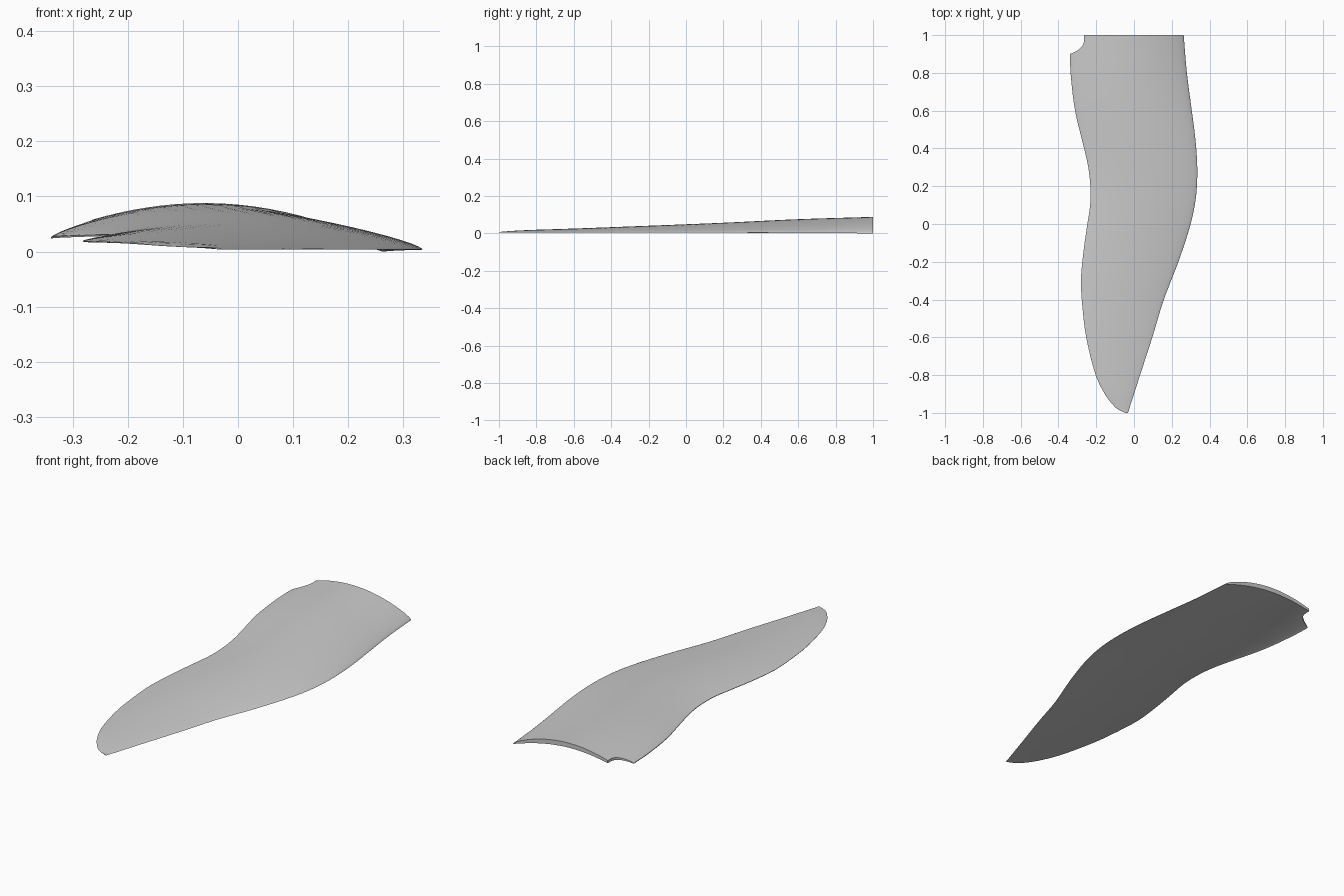
import bpy, bmesh, math

if "Cube" in bpy.data.objects:
    bpy.data.objects.remove(bpy.data.objects["Cube"])


def curve(keys):
    """Smooth interpolation through (y, value) keys."""
    n = len(keys)

    def slope(i):
        a, b = keys[max(i - 1, 0)], keys[min(i + 1, n - 1)]
        return (b[1] - a[1]) / (b[0] - a[0])

    def f(y):
        i = 0
        while i < n - 2 and y > keys[i + 1][0]:
            i += 1
        (y0, v0), (y1, v1) = keys[i], keys[i + 1]
        h = y1 - y0
        u = (y - y0) / h
        return ((2*u**3 - 3*u**2 + 1)*v0 + (u**3 - 2*u**2 + u)*h*slope(i)
                + (3*u**2 - 2*u**3)*v1 + (u**3 - u**2)*h*slope(i + 1))
    return f


# Plan outline, edge heights, crown height and thickness along the span
lead_x = curve([(-1, -.032), (-.9, 0), (-.8, .032), (-.6, .097), (-.4, .158), (-.2, .235), (0, .3),
                (.15, .329), (.3, .335), (.45, .325), (.6, .306), (.8, .28), (1, .263)])
trail_x = curve([(-1, -.045), (-.99, -.07), (-.97, -.1), (-.9, -.155), (-.8, -.203), (-.6, -.253),
                 (-.45, -.272), (-.3, -.281), (-.15, -.268), (0, -.247), (.1, -.232), (.2, -.231),
                 (.3, -.242), (.4, -.264), (.6, -.312), (.8, -.336), (.9, -.339), (1, -.342)])
lead_z = curve([(-1, .009), (0, .009), (.5, .008), (1, .005)])
trail_z = curve([(-1, .012), (-.8, .02), (-.3, .024), (.2, .034), (.6, .032), (1, .029)])
crown_z = curve([(-1, .013), (-.9, .021), (-.6, .033), (-.2, .05), (.2, .067), (.6, .087), (1, .1)])
thick = curve([(-1, .004), (-.9, .008), (-.5, .018), (0, .029), (.5, .035), (1, .038)])
notch_x = curve([(.9, -.34), (.915, -.305), (.935, -.28), (.96, -.266), (1, -.265)])


def section(y, n=28):
    """Closed cambered aerofoil ring: upper side tail to nose, then lower side back."""
    xr, xl = lead_x(y), trail_x(y)
    zr, zl, th = lead_z(y), trail_z(y), thick(y)
    camber = crown_z(y) - (zr + zl) / 2 - th / 2
    t_end = (xr - notch_x(y)) / (xr - xl) if y > .9 else 1

    def point(i, side):
        t = t_end * (1 - math.cos(math.pi * i / n)) / 2
        mid = zr + (zl - zr) * t + camber * max(math.sin(math.pi * t), 0) ** .8
        half = th / 2 * (.08 * t + 1.37 * math.sqrt(t) * (1 - t) ** .75)
        return (xr + (xl - xr) * t, y, mid + side * half)
    return ([point(i, 1) for i in range(n, -1, -1)]
            + [point(i, -1) for i in range(1, n + 1)])


# Span stations, denser at the rounded tip and along the root notch
ys = [-1, -.997, -.99, -.98, -.97, -.95, -.925]
ys += [-.9 + i * .05 for i in range(37)]
ys[-1] = .9
ys += [.905, .91, .915, .925, .935, .947, .96, .98, 1]

# Blade: loft the rings and cap both ends
bm = bmesh.new()
rings = [[bm.verts.new(p) for p in section(y)] for y in ys]
for a, b in zip(rings, rings[1:]):
    for i in range(len(a)):
        j = (i + 1) % len(a)
        bm.faces.new((a[i], a[j], b[j], b[i]))
for ring in (rings[0], rings[-1]):
    m = len(ring)
    # strips between upper and lower sides keep the concave cap clean
    for i in range(m // 2):
        quad = [ring[i], ring[i + 1], ring[m - 2 - i], ring[m - 1 - i]]
        bm.faces.new(list(dict.fromkeys(quad)))
bmesh.ops.recalc_face_normals(bm, faces=bm.faces)
low = min(v.co.z for v in bm.verts)
for v in bm.verts:
    v.co.z -= low

mesh = bpy.data.meshes.new("blade")
bm.to_mesh(mesh)
bm.free()
blade = bpy.data.objects.new("blade", mesh)
bpy.context.collection.objects.link(blade)
bpy.context.view_layer.objects.active = blade
blade.select_set(True)
bpy.ops.object.shade_smooth_by_angle(angle=math.radians(40))
